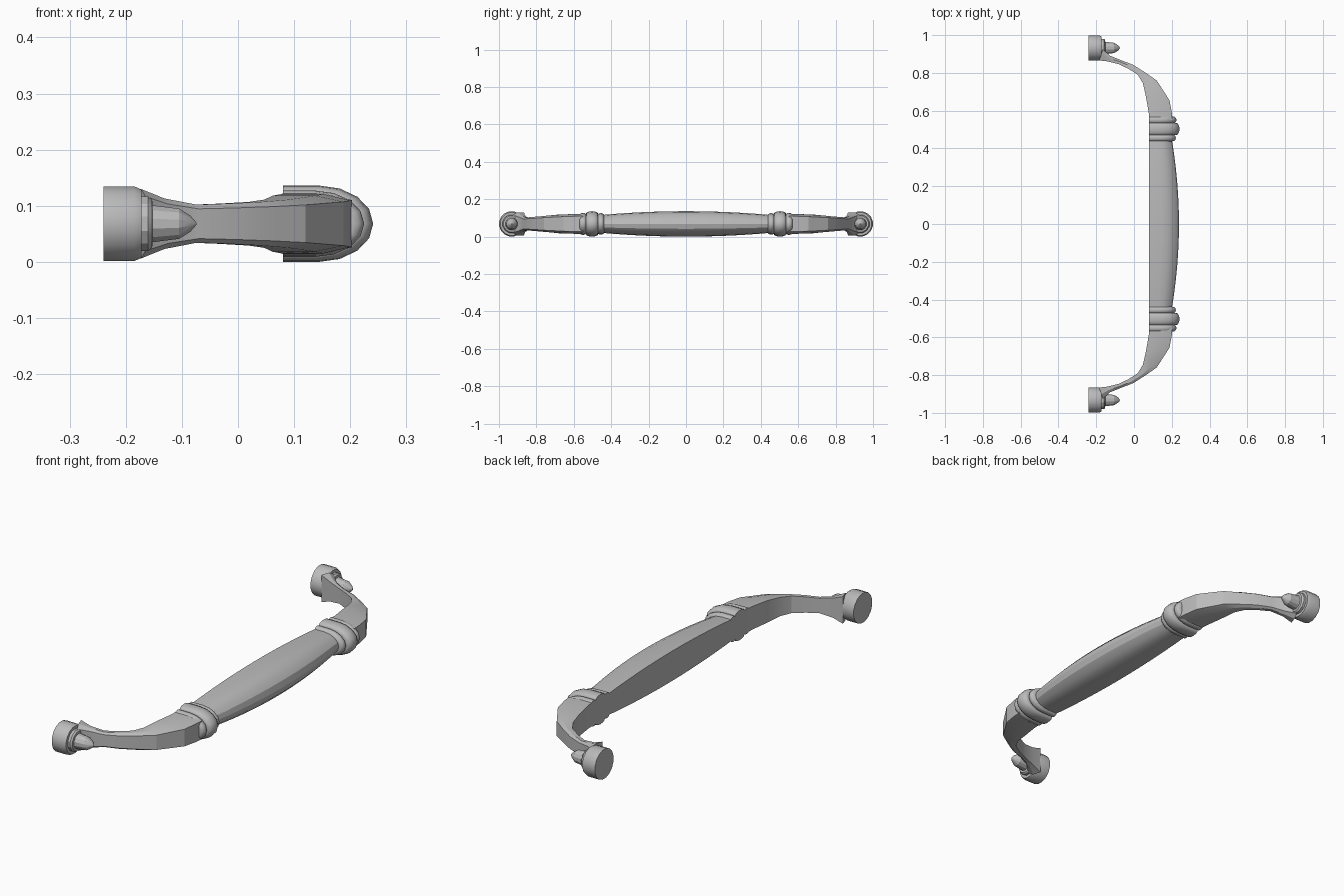
import bpy, bmesh, math

if "Cube" in bpy.data.objects:
    bpy.data.objects.remove(bpy.data.objects["Cube"])

MID_Z = 0.068   # height of the handle's centre line
BACK_X = 0.08   # flat rear face of the grip and collars
END_Y = 0.932   # centre of each mounting foot

metal = bpy.data.materials.new("grey metal")
metal.use_nodes = True
GREY = (0.5, 0.5, 0.5, 1)
metal.diffuse_color = GREY
metal.node_tree.nodes["Principled BSDF"].inputs["Base Color"].default_value = GREY


def loft(name, sections, mirror=False, angle=25):
    """Skin a row of equal-length closed sections and cap both ends."""
    bm = bmesh.new()
    rings = [[bm.verts.new(p) for p in s] for s in sections]
    n = len(rings[0])
    for a, b in zip(rings, rings[1:]):
        for i in range(n):
            j = (i + 1) % n
            bm.faces.new((a[i], a[j], b[j], b[i]))
    bm.faces.new(rings[0])
    bm.faces.new(rings[-1])
    bmesh.ops.recalc_face_normals(bm, faces=bm.faces)
    mesh = bpy.data.meshes.new(name)
    bm.to_mesh(mesh)
    bm.free()
    mesh.materials.append(metal)
    obj = bpy.data.objects.new(name, mesh)
    bpy.context.collection.objects.link(obj)
    if mirror:
        mod = obj.modifiers.new("Mirror", "MIRROR")
        mod.use_axis = (False, True, False)
    bpy.ops.object.select_all(action="DESELECT")
    obj.select_set(True)
    bpy.context.view_layer.objects.active = obj
    bpy.ops.object.shade_smooth_by_angle(angle=math.radians(angle))
    return obj


def d_section(y, front, half, steps=8):
    """Flat-backed, round-fronted section across the grip."""
    mid = front - 0.6 * (front - BACK_X)
    pts = [(BACK_X, y, MID_Z - half)]
    for i in range(steps + 1):
        a = math.pi * (i / steps - 0.5)
        pts.append((mid + (front - mid) * math.cos(a), y, MID_Z + half * math.sin(a)))
    return pts + [(BACK_X, y, MID_Z + half)]


def turned(name, profile, sides):
    """Revolve (x, radius) pairs about the foot's axis."""
    sections = []
    for x, r in profile:
        sections.append([(x, END_Y + r * math.cos(math.tau * (i + 0.5) / sides),
                          MID_Z + r * math.sin(math.tau * (i + 0.5) / sides))
                         for i in range(sides)])
    return loft(name, sections, mirror=True)


# Swelling grip
grip = []
for i in range(13):
    t = i / 6 - 1
    swell = 1 - abs(t) ** 2
    grip.append(d_section(0.46 * t, 0.198 + 0.04 * swell, 0.047 + 0.021 * swell))
loft("grip", grip)

# Beaded collars: (start, end, front, half height)
beads = [("inner_bead", 0.438, 0.473, 0.222, 0.058),
         ("middle_bead", 0.470, 0.535, 0.241, 0.068),
         ("outer_bead", 0.532, 0.570, 0.225, 0.059)]
for name, y0, y1, front, half in beads:
    rows = []
    for i in range(7):
        a = math.pi * i / 6
        drop = 0.018 * (1 - math.sin(a))
        y = (y0 + y1) / 2 - (y1 - y0) / 2 * math.cos(a)
        rows.append(d_section(y, front - drop, half - drop * 0.7))
    loft(name, rows, mirror=True, angle=40)

# Curved arms: inner x, inner y, outer x, outer y, half height
path = [(0.08, 0.55, 0.203, 0.55, 0.054),
        (0.078, 0.59, 0.2, 0.59, 0.053),
        (0.062, 0.68, 0.188, 0.655, 0.050),
        (0.047, 0.745, 0.12, 0.76, 0.043),
        (0.02, 0.79, 0.06, 0.802, 0.039),
        (-0.03, 0.822, -0.005, 0.843, 0.036),
        (-0.08, 0.846, -0.07, 0.868, 0.034),
        (-0.14, 0.861, -0.125, 0.89, 0.045),
        (-0.185, 0.866, -0.165, 0.925, 0.062)]
arm = []
for ix, iy, ox, oy, h in path:
    mx, my = ix + 0.6 * (ox - ix), iy + 0.6 * (oy - iy)
    low, top, e = MID_Z - h, MID_Z + h, h * 0.22
    arm.append([(ix, iy, low), (ix, iy, top), (mx, my, top), (ox, oy, top - e),
                (ox, oy, low + e), (mx, my, low)])
loft("curved_arm", arm, mirror=True, angle=20)

# Round mounting feet, trimmed flat on the side facing the grip
turned("mounting_foot", [(-0.24, 0.068), (-0.185, 0.068), (-0.172, 0.062)], 16)

# Stepped finials
turned("finial", [(-0.18, 0.05), (-0.16, 0.05), (-0.153, 0.044), (-0.152, 0.034),
                  (-0.105, 0.028), (-0.085, 0.015), (-0.074, 0.002)], 12)
